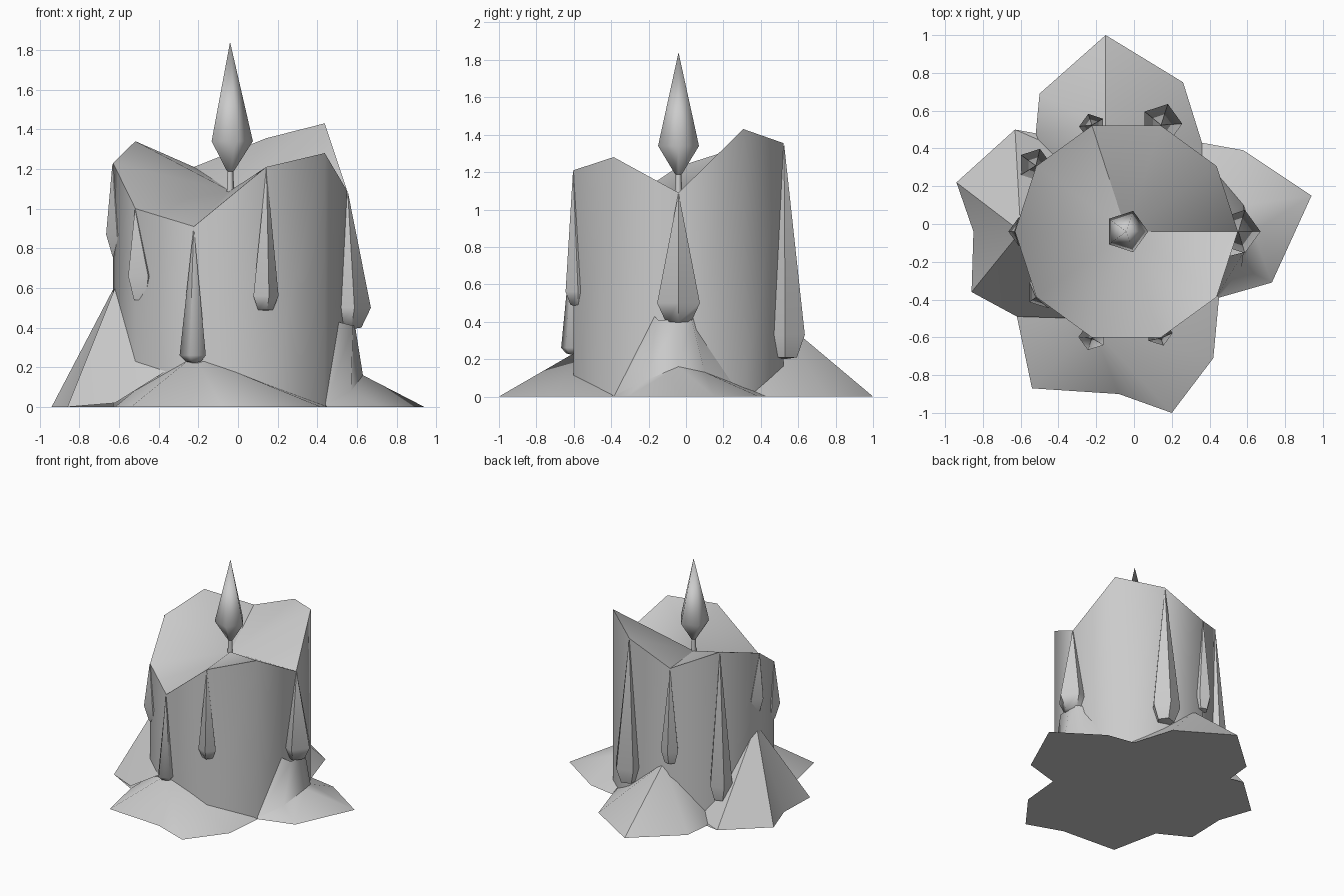
import bpy, bmesh, math
from mathutils import Vector

if "Cube" in bpy.data.objects:
    bpy.data.objects.remove(bpy.data.objects["Cube"])

# One wax-grey material for everything
GREY = (0.6, 0.6, 0.6, 1)
wax = bpy.data.materials.new("wax_grey")
wax.use_nodes = True
wax.diffuse_color = GREY
wax.node_tree.nodes["Principled BSDF"].inputs["Base Color"].default_value = GREY

AXIS = Vector((-0.04, -0.04, 0))
RADIUS = 0.59


def ring(centre, radius, z, sides, turn=0.0):
    angles = [turn + math.tau * i / sides for i in range(sides)]
    return [(centre.x + radius * math.cos(a), centre.y + radius * math.sin(a), z)
            for a in angles]


def skin(name, rows, closed, angle=45):
    """Joins rows of points listed from inner/top to outer/bottom, anticlockwise."""
    bm = bmesh.new()
    rows = [[bm.verts.new(p) for p in row] for row in rows]
    for upper, lower in zip(rows, rows[1:]):
        count = max(len(upper), len(lower))
        for i in range(count if closed else count - 1):
            j = (i + 1) % count
            face = [lower[i % len(lower)]]
            for v in (lower[j % len(lower)], upper[j % len(upper)], upper[i % len(upper)]):
                if v not in face:
                    face.append(v)
            bm.faces.new(face)
    return finish(name, bm, angle)


def finish(name, bm, angle=45):
    mesh = bpy.data.meshes.new(name)
    bm.to_mesh(mesh)
    bm.free()
    mesh.materials.append(wax)
    obj = bpy.data.objects.new(name, mesh)
    bpy.context.collection.objects.link(obj)
    bpy.ops.object.select_all(action='DESELECT')
    obj.select_set(True)
    bpy.context.view_layer.objects.active = obj
    bpy.ops.object.shade_smooth_by_angle(angle=math.radians(angle))
    return obj


# Ten-sided candle body with an uneven rim and a dished top
rim_heights = [1.09, 1.43, 1.355, 1.21, 1.34, 1.23, 1.0, 0.91, 1.21, 1.28]
foot = ring(AXIS, RADIUS, 0, 10)
rim = [(x, y, z) for (x, y, _), z in zip(foot, rim_heights)]
skin("candle_body", [[(AXIS.x, AXIS.y, 1.09)], rim, foot], True)

# Wick and five-sided flame
skin("wick", [ring(AXIS, 0.015, 1.22, 5), ring(AXIS, 0.022, 1.06, 5)], True, 80)
skin("flame", [[(AXIS.x, AXIS.y, 1.84)], ring(AXIS, 0.115, 1.34, 5),
               ring(AXIS, 0.02, 1.19, 5), [(AXIS.x, AXIS.y, 1.18)]], True, 80)

# Wax drips: rim corner, widest height, bottom height, radius, how far it stands out
drips = [
    (0, 0.50, 0.39, 0.12, 0.12),
    (2, 0.33, 0.20, 0.11, 0.12),
    (3, 0.55, 0.44, 0.07, 0.065),
    (4, 0.28, 0.15, 0.09, 0.10),
    (5, 0.87, 0.75, 0.08, 0.035),
    (6, 0.66, 0.53, 0.09, 0.045),
    (7, 0.26, 0.22, 0.073, 0.07),
    (8, 0.56, 0.48, 0.07, 0.045),
]
for corner, wide_z, low_z, radius, out in drips:
    turn = math.tau * corner / 10
    outward = Vector((math.cos(turn), math.sin(turn), 0))
    centre = AXIS + outward * (RADIUS + out - radius)
    tip = AXIS + outward * (RADIUS + 0.003)
    skin(f"wax_drip_{corner}",
         [[(tip.x, tip.y, rim_heights[corner])],
          ring(centre, radius, wide_z, 5, turn),
          ring(centre, radius * 0.6, low_z + 0.01, 5, turn),
          [(centre.x, centre.y, low_z)]], True, 60)

# Melted wax spread around the foot, one lobe per side
lobes = {
    "back": [[(-0.15, 0.50, 0.42)],
             [(0.36, 0.25, 0.06), (0.36, 0.43, 0), (0.26, 0.75, 0), (-0.15, 1.0, 0),
              (-0.5, 0.69, 0), (-0.52, 0.48, 0), (-0.45, 0.3, 0)]],
    "left_hand": [[(-0.60, -0.04, 0.65)],
                  [(-0.4, 0.4, 0), (-0.63, 0.5, 0), (-0.94, 0.22, 0), (-0.85, -0.04, 0),
                   (-0.86, -0.36, 0), (-0.62, -0.49, 0.02), (-0.3, -0.5, 0.22)]],
    "front": [[(-0.22, -0.55, 0.26)],
              [(-0.5, -0.35, 0.1), (-0.62, -0.49, 0), (-0.54, -0.87, 0), (-0.08, -0.9, 0),
               (0.2, -1.0, 0), (0.42, -0.71, 0), (0.45, -0.39, 0)]],
    "right_hand": [[(0.50, -0.17, 0.43), (0.58, -0.15, 0.41), (0.59, -0.04, 0.41),
                    (0.58, 0.03, 0.41), (0.50, 0.04, 0.43)],
                   [(0.44, -0.38, 0.01), (0.57, -0.23, 0.08), (0.63, -0.04, 0.16),
                    (0.58, 0.10, 0.13), (0.36, 0.36, 0.03)],
                   [(0.45, -0.39, 0), (0.73, -0.31, 0), (0.94, 0.15, 0),
                    (0.58, 0.39, 0), (0.36, 0.43, 0)]],
}
outline = []
for side, rows in lobes.items():
    skin(f"{side}_wax_lobe", rows, False, 50)
    for x, y, _ in rows[-1]:
        if (Vector((x, y, 0)) - AXIS).length > 0.58 and (x, y) not in outline:
            outline.append((x, y))

# Flat underside closing the lobes
bm = bmesh.new()
bm.faces.new([bm.verts.new((x, y, 0)) for x, y in reversed(outline)])
finish("wax_underside", bm)
